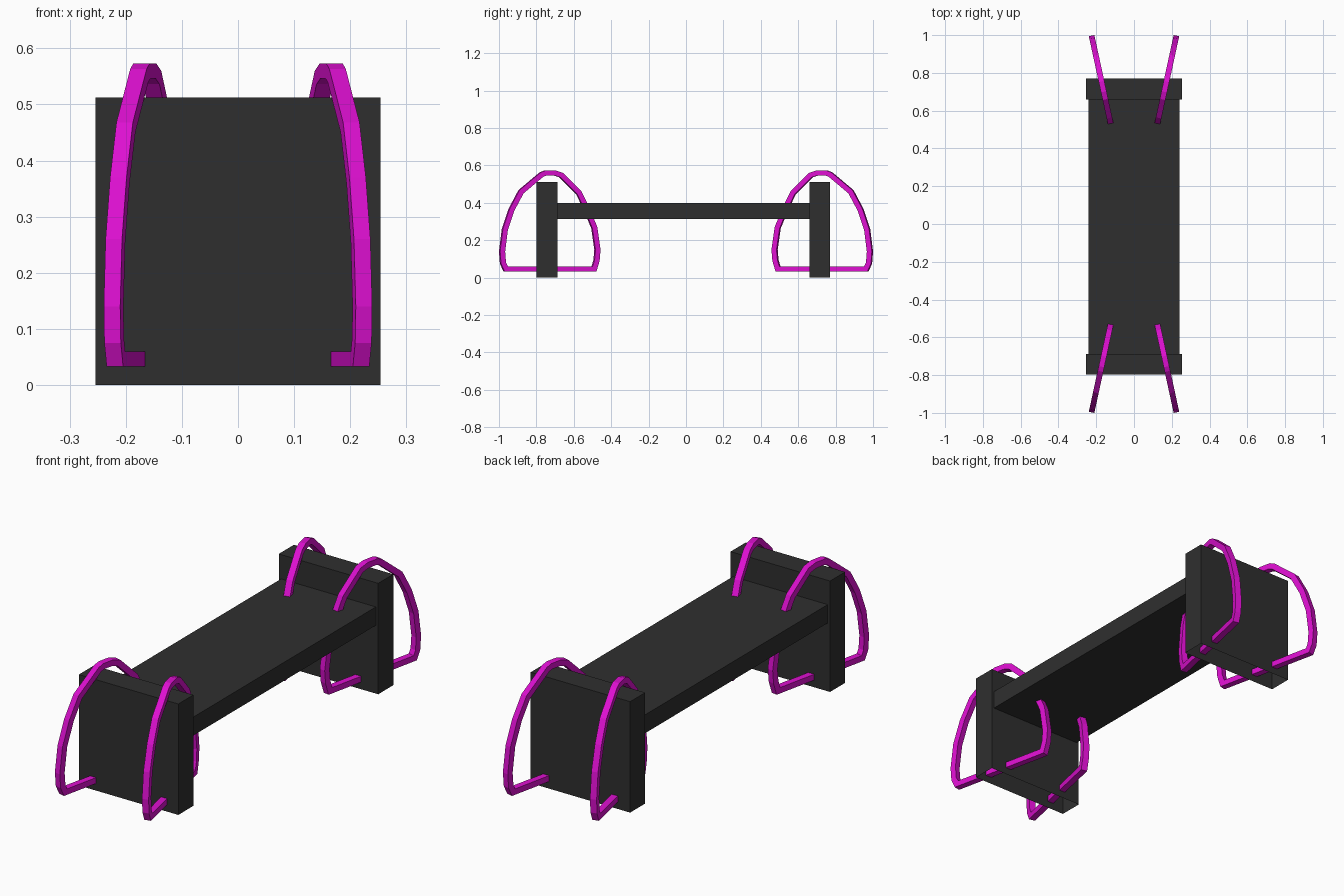
import bpy, bmesh, math
from mathutils import Vector

if "Cube" in bpy.data.objects:
    bpy.data.objects.remove(bpy.data.objects["Cube"])


def material(name, rgb):
    m = bpy.data.materials.new(name)
    m.diffuse_color = (*rgb, 1)
    m.use_nodes = True
    m.node_tree.nodes["Principled BSDF"].inputs["Base Color"].default_value = m.diffuse_color
    return m


DARK = material("charcoal", (0.028, 0.028, 0.028))
PINK = material("magenta", (0.72, 0.005, 0.63))


def finish(name, bm, mat):
    me = bpy.data.meshes.new(name)
    bm.to_mesh(me)
    bm.free()
    me.materials.append(mat)
    ob = bpy.data.objects.new(name, me)
    bpy.context.collection.objects.link(ob)
    return ob


def box(name, lo, hi, open_bottom=False):
    bm = bmesh.new()
    bmesh.ops.create_cube(bm, size=1)
    for v in bm.verts:
        v.co = Vector([(a + b) / 2 + c * (b - a) for a, b, c in zip(lo, hi, v.co)])
    if open_bottom:
        bm.normal_update()
        bmesh.ops.delete(bm, geom=[f for f in bm.faces if f.normal.z < -0.9], context='FACES_ONLY')
    return finish(name, bm, DARK)


# End panels (hollow underneath) and seat plank
box("front_panel", (-0.254, -0.798, 0), (0.254, -0.688, 0.512), True)
box("back_panel", (-0.254, 0.66, 0), (0.254, 0.77, 0.512), True)
box("seat", (-0.242, -0.69, 0.315), (0.242, 0.662, 0.40))

# Outer outline of one hoop as (y, z)
OUTLINE = [(-0.973, 0.033), (-0.992, 0.075), (-0.997, 0.14), (-0.982, 0.26),
           (-0.945, 0.37), (-0.893, 0.468), (-0.78, 0.563), (-0.755, 0.573),
           (-0.70, 0.573), (-0.66, 0.56), (-0.562, 0.462), (-0.52, 0.375),
           (-0.477, 0.27), (-0.46, 0.15), (-0.465, 0.09), (-0.482, 0.033)]
TILT = math.atan(0.217)
WIDTH, THICK = 0.03, 0.027


def inset(points, d):
    # Move every corner inwards along its mitre
    res = []
    for i, p in enumerate(points):
        p = Vector(p)
        a = (p - Vector(points[i - 1])).normalized()
        b = (Vector(points[(i + 1) % len(points)]) - p).normalized()
        na, nb = Vector((a.y, -a.x)), Vector((b.y, -b.x))
        m = (na + nb).normalized()
        res.append(p + m * d / max(m.dot(na), 0.5))
    return res


def hoop(name, sx, sy):
    bm = bmesh.new()
    loops = []
    inner = inset(OUTLINE, THICK)
    for pts, side in ((OUTLINE, -1), (OUTLINE, 1), (inner, 1), (inner, -1)):
        loop = []
        for y, z in pts:
            x = 0.222 - 0.217 * (y + 0.985) + side * WIDTH / 2 * math.cos(TILT)
            yy = y + side * WIDTH / 2 * math.sin(TILT)
            loop.append(bm.verts.new((sx * x, sy * yy, z)))
        loops.append(loop)
    n = len(OUTLINE)
    for k in range(4):
        a, b = loops[k], loops[(k + 1) % 4]
        for i in range(n):
            j = (i + 1) % n
            bm.faces.new((a[i], a[j], b[j], b[i]))
    bmesh.ops.recalc_face_normals(bm, faces=bm.faces)
    return finish(name, bm, PINK)


# Four leg hoops, mirrored left/right and front/back
for sx, side in ((1, "right"), (-1, "left")):
    for sy, end in ((1, "front"), (-1, "back")):
        hoop(f"{end}_{side}_hoop", sx, sy)
